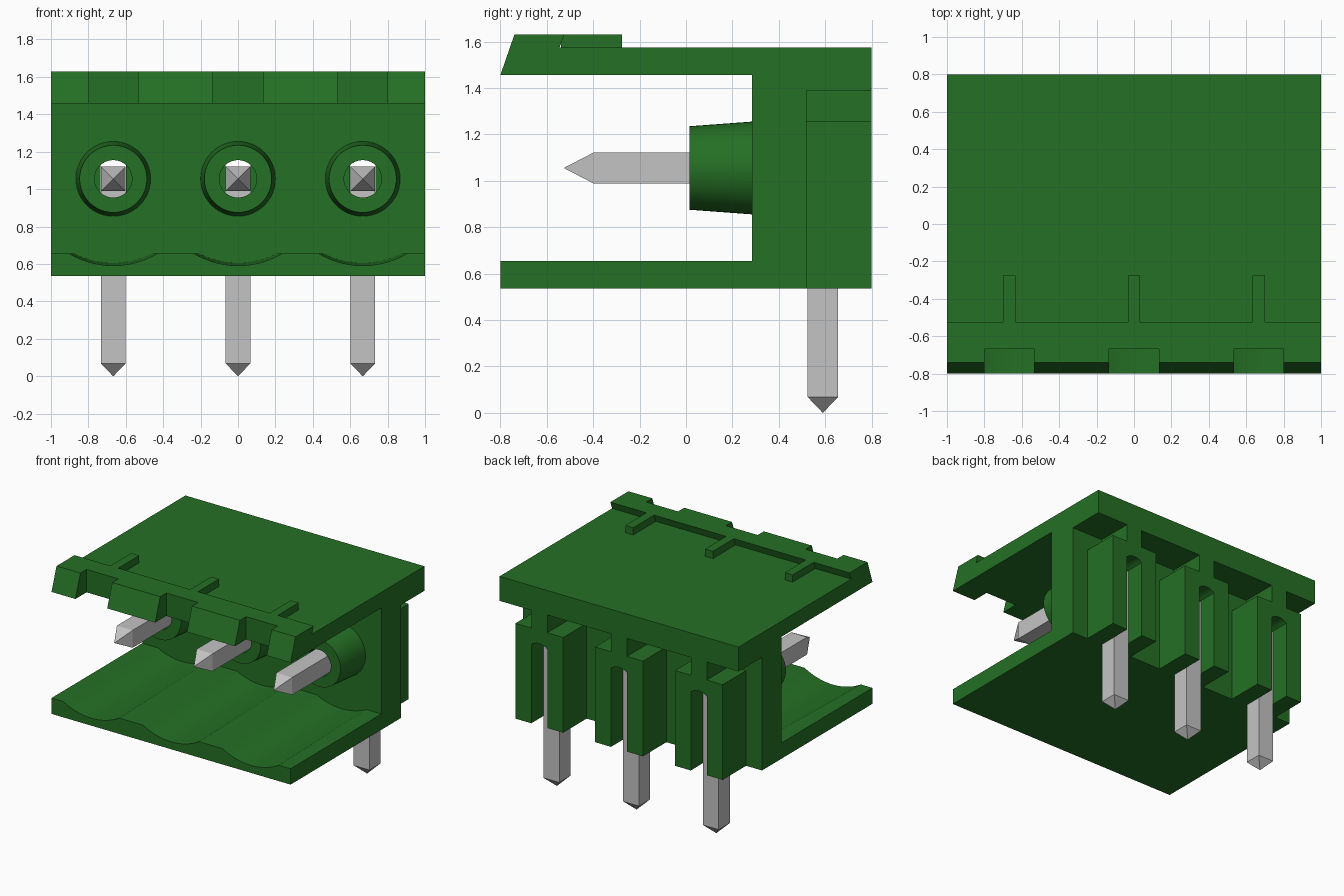
import bpy, bmesh
from math import sin, cos, pi, radians

if "Cube" in bpy.data.objects:
    bpy.data.objects.remove(bpy.data.objects["Cube"])

POLES = (-0.667, 0, 0.667)
AXIS_Z = 1.055     # height of the pin axis
PIN = 0.066        # half thickness of a pin


def material(name, rgb):
    m = bpy.data.materials.new(name)
    m.use_nodes = True
    m.diffuse_color = (*rgb, 1)
    m.node_tree.nodes["Principled BSDF"].inputs["Base Color"].default_value = (*rgb, 1)
    return m


GREEN = material("housing green", (0.018, 0.16, 0.018))
GREY = material("pin grey", (0.55, 0.55, 0.55))


def loft(name, rings, mat=GREEN, smooth=False):
    """Skin a row of matching point rings and cap both ends."""
    bm = bmesh.new()
    loops = [[bm.verts.new(p) for p in ring] for ring in rings]
    n = len(loops[0])
    for a, b in zip(loops, loops[1:]):
        for i in range(n):
            j = (i + 1) % n
            bm.faces.new((a[i], a[j], b[j], b[i]))
    bm.faces.new(loops[0])
    bm.faces.new(loops[-1])
    bmesh.ops.remove_doubles(bm, verts=bm.verts, dist=1e-5)
    bmesh.ops.recalc_face_normals(bm, faces=bm.faces)
    mesh = bpy.data.meshes.new(name)
    bm.to_mesh(mesh)
    bm.free()
    mesh.materials.append(mat)
    ob = bpy.data.objects.new(name, mesh)
    bpy.context.collection.objects.link(ob)
    if smooth:
        shade(ob)
    return ob


def activate(ob):
    bpy.ops.object.select_all(action="DESELECT")
    ob.select_set(True)
    bpy.context.view_layer.objects.active = ob


def shade(ob):
    activate(ob)
    bpy.ops.object.shade_smooth_by_angle(angle=radians(25))


def box(name, x0, x1, y0, y1, z0, z1):
    return loft(name, [[(x0, y0, z), (x1, y0, z), (x1, y1, z), (x0, y1, z)] for z in (z0, z1)])


def arc(x, y, r, start=0, end=2 * pi, n=48, closed=True):
    """Arc in the xz plane around the pin axis."""
    steps = n if closed else n - 1
    angles = [start + (end - start) * i / steps for i in range(n)]
    return [(x + r * cos(a), y, AXIS_Z + r * sin(a)) for a in angles]


def cut(ob, cutter):
    cutter.hide_render = True
    activate(ob)
    mod = ob.modifiers.new("cut", "BOOLEAN")
    mod.operation, mod.solver, mod.object = "DIFFERENCE", "EXACT", cutter
    bpy.ops.object.modifier_apply(modifier=mod.name)
    bpy.data.objects.remove(cutter)


# Housing: C-shaped side profile with a slanted latch lip
profile = [(-.8, .535), (.52, .535), (.52, 1.39), (.8, 1.39), (.8, 1.575),
           (-.545, 1.575), (-.525, 1.63), (-.74, 1.63), (-.8, 1.457),
           (.285, 1.457), (.285, .655), (-.8, .655)]
housing = loft("housing", [[(x, y, z) for y, z in profile] for x in (-1, 1)])

for x in POLES:
    # Notch in the lip, scalloped floor and pin hole
    cut(housing, box("notch_cutter", x - .133, x + .133, -.9, -.667, 1.4, 1.7))
    cut(housing, loft("scallop_cutter",
                      [arc(x, y, r, radians(205), radians(335), 40, False)
                       for y, r in ((-.82, .464), (.285, .45))]))
    cut(housing, loft("hole_cutter", [arc(x, y, .1) for y in (.2, .6)]))

    # Tapered hollow barrel around the pin
    barrel = loft("barrel", [arc(x, .285, .2), arc(x, .015, .18)])
    cut(barrel, loft("hole_cutter", [arc(x, y, .1) for y in (-.1, .4)]))
    shade(barrel)

    # Rear pair of ribs joined above an arched pin slot
    s = .067
    top = arc(x, 0, .1, radians(132), radians(48), 13, False)
    outline = [(x + s, .535), (x + .2, .535), (x + .2, 1.255), (x + s, 1.255),
               (x + s, 1.39), (x - s, 1.39), (x - s, 1.255), (x - .2, 1.255),
               (x - .2, .535), (x - s, .535)] + [(p[0], p[2]) for p in top]
    loft("rear_ribs", [[(a, y, b) for a, b in outline] for y in (.52, .8)], smooth=True)

    # Small rib behind the lip
    box("lip_rib", x - .033, x + .033, -.54, -.275, 1.57, 1.63)

    # Pin: pointed contact and pointed solder leg
    corners = ((-1, -1), (1, -1), (1, 1), (-1, 1))
    loft("contact_pin", [[(x + a * h, y, AXIS_Z + b * h) for a, b in corners]
                         for y, h in ((.59, PIN), (-.4, PIN), (-.525, .001))], GREY)
    loft("solder_leg", [[(x + a * h, .59 + b * h, z) for a, b in corners]
                        for z, h in ((AXIS_Z + PIN, PIN), (.068, PIN), (0, .001))], GREY)

shade(housing)
